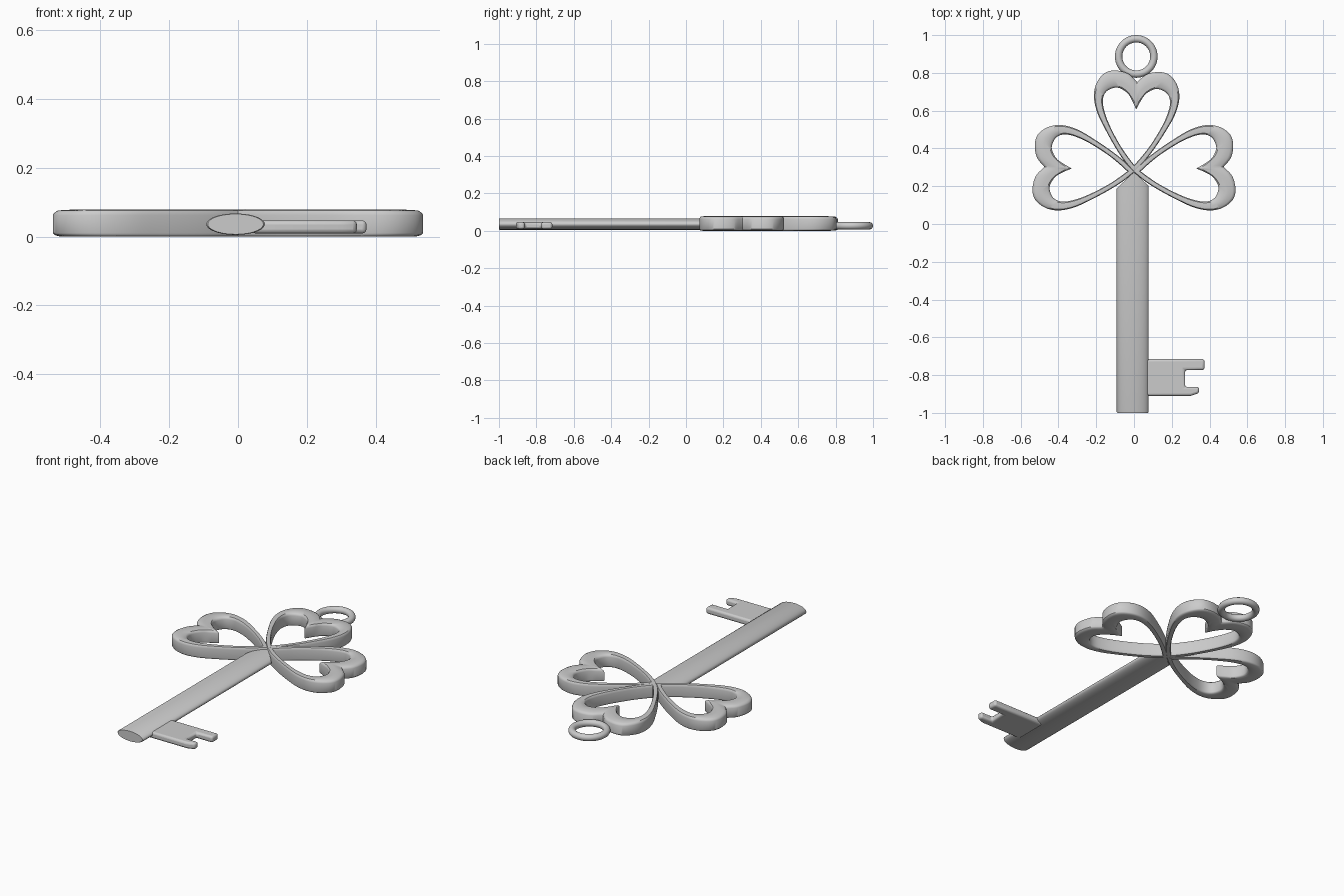
import bpy, bmesh, math
from mathutils import Matrix, Vector

if "Cube" in bpy.data.objects:
    bpy.data.objects.remove(bpy.data.objects["Cube"])


def finish(name, bm, angle=40):
    bmesh.ops.recalc_face_normals(bm, faces=bm.faces)
    me = bpy.data.meshes.new(name)
    bm.to_mesh(me)
    bm.free()
    ob = bpy.data.objects.new(name, me)
    bpy.context.collection.objects.link(ob)
    bpy.ops.object.select_all(action='DESELECT')
    ob.select_set(True)
    bpy.context.view_layer.objects.active = ob
    bpy.ops.object.shade_smooth_by_angle(angle=math.radians(angle))
    return ob


def loft(name, rings, closed):
    bm = bmesh.new()
    vs = [[bm.verts.new(p) for p in r] for r in rings]
    n, m = len(vs), len(vs[0])
    for i in range(n if closed else n - 1):
        a, b = vs[i], vs[(i + 1) % n]
        for j in range(m):
            k = (j + 1) % m
            bm.faces.new((a[j], a[k], b[k], b[j]))
    if not closed:
        bm.faces.new(vs[0])
        bm.faces.new(vs[-1])
    return finish(name, bm)


def smooth_path(pts, steps=5):
    p = [Vector(q) for q in pts]
    p = [2 * p[0] - p[1]] + p + [2 * p[-1] - p[-2]]
    out = []
    for i in range(1, len(p) - 2):
        a, b, c, d = p[i - 1:i + 3]
        for s in range(steps):
            t = s / steps
            out.append(0.5 * (2 * b + (c - a) * t + (2 * a - 5 * b + 4 * c - d) * t * t
                              + (3 * b - a - 3 * c + d) * t ** 3))
    return out + [p[-2]]


# Heart leaves: half outlines mirrored, rounded section swept between them
outer = smooth_path([(0, -.005), (.05, .05), (.10, .12), (.155, .21), (.205, .305), (.226, .39),
                     (.215, .46), (.175, .515), (.12, .532), (.05, .518), (0, .475)])
inner = smooth_path([(0, .035), (.033, .075), (.077, .135), (.127, .22), (.163, .30), (.178, .37),
                     (.16, .42), (.105, .442), (.05, .415), (.02, .37), (0, .33)])
section = [(0, .01), (0, .062), (.04, .07), (.14, .076), (.5, .078), (.86, .076), (.96, .07),
           (1, .062), (1, .01), (.96, .005), (.86, .001), (.5, 0), (.14, .001), (.04, .005)]


def mirrored(path):
    return path + [Vector((-p.x, p.y)) for p in path[-2:0:-1]]


def heart(name, degrees):
    rot = Matrix.Rotation(math.radians(degrees), 2)
    rings = []
    for o, i in zip(mirrored(outer), mirrored(inner)):
        ring = []
        for t, z in section:
            q = rot @ o.lerp(i, t)
            ring.append((q.x, q.y + .277, z))
        rings.append(ring)
    loft(name, rings, True)


heart("top_leaf", -2)
heart("right_leaf", -87)
heart("left_leaf", 87)

# Oval shaft, square at the bottom and pointed where it meets the leaves
def oval(scale, y, slope=0):
    pts = []
    for k in range(40):
        a = 2 * math.pi * k / 40
        x = .085 * scale * math.cos(a) - .007
        pts.append((x, y - slope * abs(x), .036 + .031 * scale * math.sin(a)))
    return pts


loft("shaft", [oval(.95, -1), oval(1, -.995), oval(1, .275, .95)], False)

# Bit with two prongs
bm = bmesh.new()
outline = [(.04, -.91), (.30, -.91), (.345, -.895), (.345, -.863), (.27, -.863),
           (.27, -.773), (.373, -.773), (.373, -.715), (.04, -.715)]
face = bm.faces.new([bm.verts.new((x, y, .009)) for x, y in outline])
ext = bmesh.ops.extrude_face_region(bm, geom=[face])
bmesh.ops.translate(bm, vec=(0, 0, .038),
                    verts=[v for v in ext["geom"] if isinstance(v, bmesh.types.BMVert)])
bit = finish("bit", bm)
bev = bit.modifiers.new("round", 'BEVEL')
bev.width = .012
bev.segments = 3

# Hanging ring
bpy.ops.mesh.primitive_torus_add(major_radius=.0935, minor_radius=.0195, major_segments=48,
                                 minor_segments=16, location=(.012, .887, .027))
bpy.context.object.name = "hanging_ring"
bpy.ops.object.shade_smooth()
